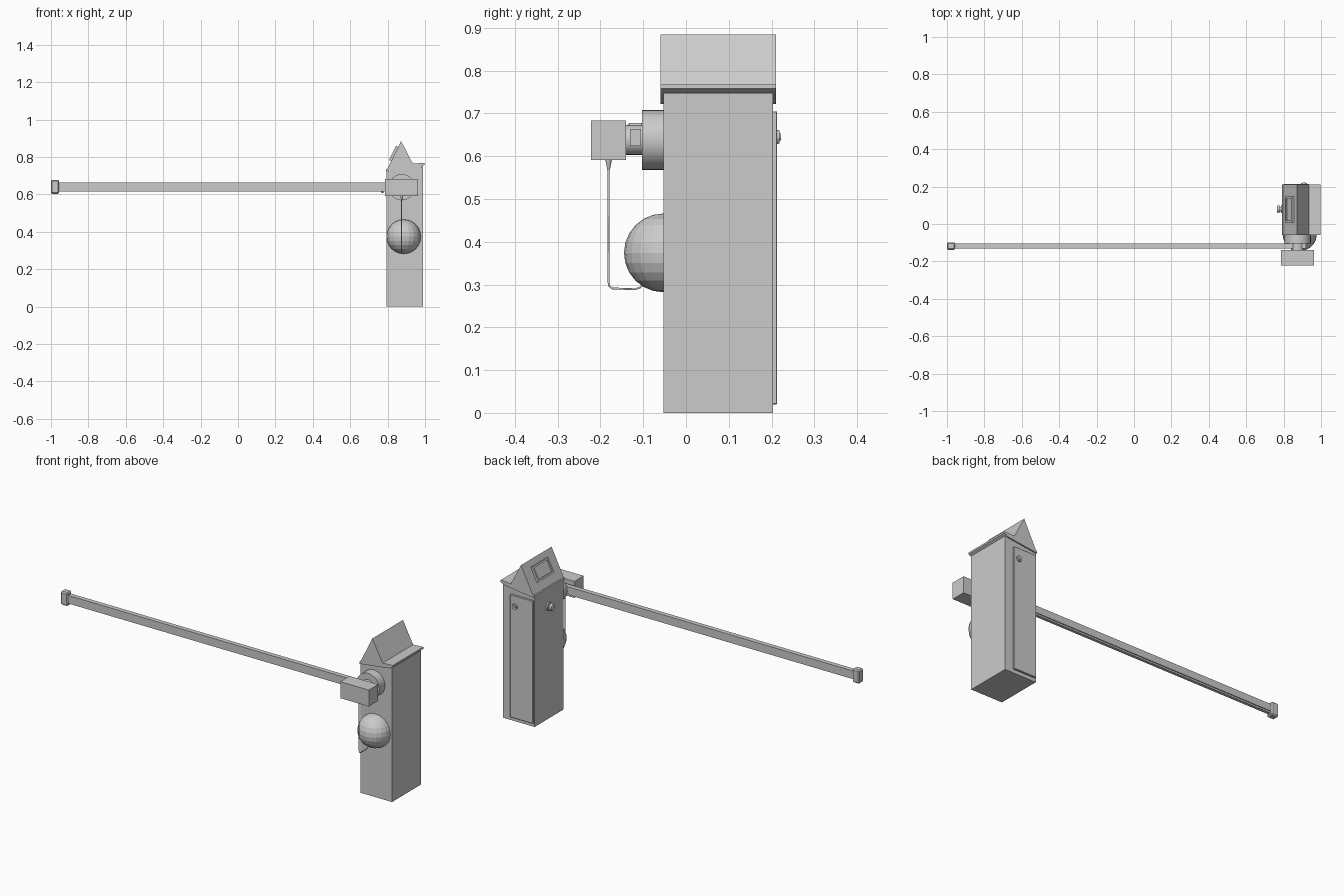
import bpy, bmesh, math
from mathutils import Vector, Matrix

if "Cube" in bpy.data.objects:
    bpy.data.objects.remove(bpy.data.objects["Cube"])


def finish(name, bm):
    bmesh.ops.recalc_face_normals(bm, faces=bm.faces)
    me = bpy.data.meshes.new(name)
    bm.to_mesh(me)
    bm.free()
    ob = bpy.data.objects.new(name, me)
    bpy.context.collection.objects.link(ob)
    return ob


def box(name, lo, hi, bevel=0):
    lo, hi = Vector(lo), Vector(hi)
    bm = bmesh.new()
    m = Matrix.Translation((lo + hi) / 2) @ Matrix.Diagonal((*(hi - lo), 1))
    bmesh.ops.create_cube(bm, size=1, matrix=m)
    ob = finish(name, bm)
    if bevel:
        mod = ob.modifiers.new("Bevel", 'BEVEL')
        mod.width, mod.segments = bevel, 1
    return ob


def extrude_y(name, profile, y0, y1):
    """Extrude an (x, z) outline along y."""
    bm = bmesh.new()
    f = bm.faces.new([bm.verts.new((x, y0, z)) for x, z in profile])
    r = bmesh.ops.extrude_face_region(bm, geom=[f])
    bmesh.ops.translate(bm, vec=(0, y1 - y0, 0),
                        verts=[v for v in r["geom"] if isinstance(v, bmesh.types.BMVert)])
    return finish(name, bm)


def cylinder(name, start, end, r1, r2=None, sides=24):
    a, b = Vector(start), Vector(end)
    bm = bmesh.new()
    m = Matrix.Translation((a + b) / 2) @ (b - a).to_track_quat('Z', 'Y').to_matrix().to_4x4()
    bmesh.ops.create_cone(bm, cap_ends=True, segments=sides, radius1=r1,
                          radius2=r1 if r2 is None else r2, depth=(b - a).length, matrix=m)
    ob = finish(name, bm)
    bpy.context.view_layer.objects.active = ob
    ob.select_set(True)
    bpy.ops.object.shade_smooth_by_angle(angle=math.radians(35))
    ob.select_set(False)
    return ob


# Cabinet with a sloped top
extrude_y("cabinet", [(0.793, 0), (0.988, 0), (0.988, 0.748), (0.793, 0.722)], -0.053, 0.203)

# Slanted cap with an outward lip on the high side
extrude_y("cap", [(0.791, 0.722), (0.975, 0.745), (0.998, 0.758), (0.998, 0.768),
                  (0.94, 0.765), (0.791, 0.734)], -0.06, 0.21)

# Prism console on the cap
extrude_y("console", [(0.795, 0.73), (0.938, 0.757), (0.872, 0.885)], -0.06, 0.21)

# Screen frame and display on the left slope of the console
foot, apex = Vector((0.795, 0, 0.734)), Vector((0.872, 0, 0.885))
along = (apex - foot).normalized()
out = Vector((-along.z, 0, along.x))


def on_slope(u, v):
    p = foot + along * u + out * v
    return p.x, p.z


def slope_bar(name, u0, u1, y0, y1, h):
    return extrude_y(name, [on_slope(u0, -0.004), on_slope(u1, -0.004),
                            on_slope(u1, h), on_slope(u0, h)], y0, y1)


slope_bar("screen_frame_low", 0.05, 0.06, 0.008, 0.147, 0.012)
slope_bar("screen_frame_high", 0.125, 0.135, 0.008, 0.147, 0.012)
for i, y in enumerate((0.008, 0.137)):
    slope_bar(f"screen_frame_side_{i}", 0.06, 0.125, y, y + 0.01, 0.012)
slope_bar("screen", 0.06, 0.125, 0.018, 0.137, 0.004)

# Service door and its lock at the back
box("door", (0.797, 0.2, 0.02), (0.938, 0.213, 0.705), 0.002)
cylinder("door_lock", (0.908, 0.21, 0.645), (0.908, 0.219, 0.645), 0.017, 0.015)
cylinder("lock_core", (0.908, 0.21, 0.645), (0.908, 0.2215, 0.645), 0.008)

# Push button on the left side
cylinder("button_collar", (0.795, 0.08, 0.627), (0.785, 0.08, 0.627), 0.022)
cylinder("button_stem", (0.79, 0.08, 0.627), (0.775, 0.08, 0.627), 0.012)
cylinder("button_head", (0.777, 0.08, 0.627), (0.765, 0.08, 0.627), 0.021, 0.017)

# Pivot hub, boom, end cap and counterweight
cylinder("pivot_hub", (0.875, -0.05, 0.638), (0.875, -0.103, 0.638), 0.07, sides=32)
cylinder("pivot_shaft", (0.875, -0.1, 0.638), (0.875, -0.145, 0.638), 0.035)
box("boom", (-0.98, -0.131, 0.624), (0.92, -0.105, 0.663))
box("boom_rubber_edge", (-0.97, -0.126, 0.615), (0.8, -0.11, 0.625))
box("boom_end_cap", (-1.0, -0.138, 0.603), (-0.957, -0.098, 0.678), 0.006)
box("counterweight", (0.787, -0.222, 0.591), (0.963, -0.14, 0.683))

# Round lamp on the front
bm = bmesh.new()
bmesh.ops.create_uvsphere(bm, u_segments=20, v_segments=12, radius=0.092,
                          matrix=Matrix.Translation((0.886, -0.053, 0.374)))
finish("lamp_ball", bm)

# Cable from the counterweight to the lamp
cylinder("cable_plug", (0.875, -0.181, 0.593), (0.875, -0.181, 0.568), 0.008, 0.003, 12)
cu = bpy.data.curves.new("cable", 'CURVE')
cu.dimensions = '3D'
cu.bevel_depth, cu.bevel_resolution = 0.0025, 1
cu.use_fill_caps = True
sp = cu.splines.new('POLY')
pts = [(-0.181, 0.58), (-0.181, 0.305), (-0.179, 0.296), (-0.172, 0.291),
       (-0.12, 0.289), (-0.108, 0.293), (-0.09, 0.31)]
sp.points.add(len(pts) - 1)
for p, (y, z) in zip(sp.points, pts):
    p.co = (0.875, y, z, 1)
bpy.context.collection.objects.link(bpy.data.objects.new("cable", cu))
